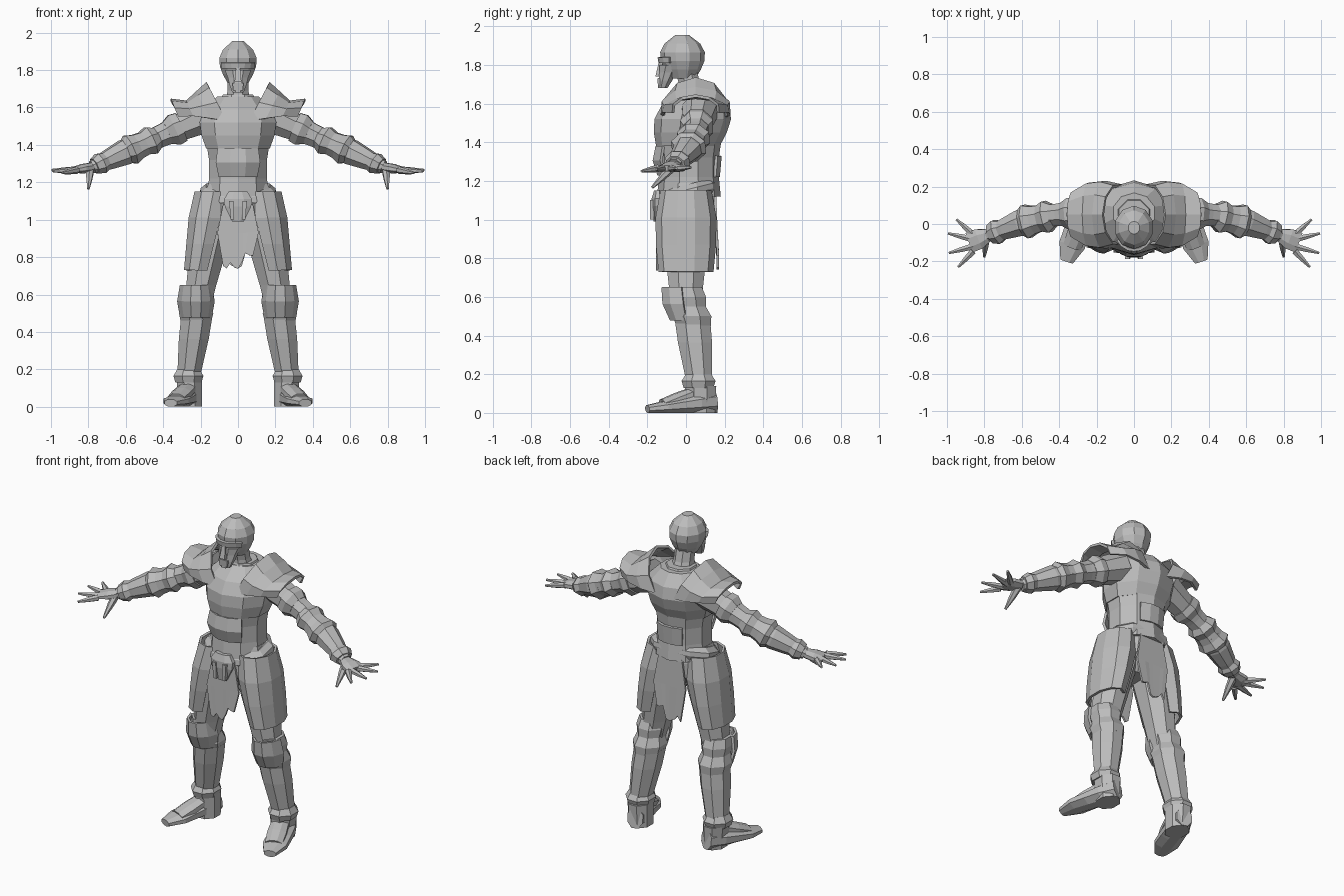
import bpy
import bmesh
import math
import random
from mathutils import Vector

random.seed(4)
default_cube = bpy.data.objects.get("Cube")
if default_cube:
    bpy.data.objects.remove(default_cube)

# One plain grey material
grey = bpy.data.materials.new("plain_grey")
grey.use_nodes = True
grey_colour = (.5, .5, .5, 1)
grey.diffuse_color = grey_colour
grey.node_tree.nodes["Principled BSDF"].inputs["Base Color"].default_value = grey_colour


def make_object(name, points, faces, mirrored=False, thickness=0):
    """Flat shaded mesh, optionally thickened and mirrored across x."""
    mesh = bpy.data.meshes.new(name)
    mesh.from_pydata(points, [], faces)
    editor = bmesh.new()
    editor.from_mesh(mesh)
    bmesh.ops.recalc_face_normals(editor, faces=editor.faces[:])
    editor.to_mesh(mesh)
    editor.free()
    mesh.materials.append(grey)
    part = bpy.data.objects.new(name, mesh)
    bpy.context.collection.objects.link(part)
    if thickness:
        solid = part.modifiers.new("thickness", "SOLIDIFY")
        solid.thickness = thickness
        solid.offset = 0
    if mirrored:
        mirror = part.modifiers.new("other_side", "MIRROR")
        mirror.use_mirror_merge = False
    return part


def grid_faces(rows, columns):
    """Quads joining a grid of points, row by row."""
    return [[r * columns + c, r * columns + c + 1, (r + 1) * columns + c + 1, (r + 1) * columns + c]
            for r in range(rows - 1) for c in range(columns - 1)]


def ring_points(start, end, radii, depth, angles):
    """Evenly spaced elliptical rings from start to end; depth is a ratio or a list."""
    start, end = Vector(start), Vector(end)
    along = (end - start).normalized()
    if abs(along.z) > .8:
        across, other = Vector((1, 0, 0)), Vector((0, 1, 0))
    else:
        across = Vector((0, 0, 1)).cross(along).normalized()
        other = along.cross(across)
    depths = depth if isinstance(depth, list) else [radius * depth for radius in radii]
    points = []
    for level, (wide, deep) in enumerate(zip(radii, depths)):
        centre = start.lerp(end, level / (len(radii) - 1))
        points += [centre + across * wide * math.cos(a) + other * deep * math.sin(a) for a in angles]
    return points


def limb(name, start, end, radii, depth=1, sides=8, mirrored=False):
    """Closed solid with flat sides facing front, back, left and right."""
    angles = [math.tau * (step + .5) / sides for step in range(sides)]
    grow = 1 / math.cos(math.pi / sides)
    depths = depth if isinstance(depth, list) else [radius * depth for radius in radii]
    points = ring_points(start, end, [r * grow for r in radii], [d * grow for d in depths], angles)
    faces = [list(range(sides)), list(range(len(points) - sides, len(points)))]
    faces += grid_faces(len(radii), sides)
    for level in range(len(radii) - 1):
        first = level * sides
        faces.append([first + sides - 1, first, first + sides, first + sides * 2 - 1])
    return make_object(name, points, faces, mirrored)


def plate(name, start, end, radii, arc, depth=1, sides=6, mirrored=False):
    """Curved armour plate covering an arc, in degrees, of a limb."""
    first, last = map(math.radians, arc)
    angles = [first + (last - first) * step / sides for step in range(sides + 1)]
    points = ring_points(start, end, radii, depth, angles)
    return make_object(name, points, grid_faces(len(radii), sides + 1), mirrored, .015)


def ragged_cloth(name, top_y, hem_y, top, hem, columns=9):
    """Hanging cloth with a torn hem."""
    points = []
    for level, half_width in enumerate((.08, .11, .08)):
        for column in range(columns):
            torn = random.uniform(-.05, .05) if level == 2 else 0
            points.append((half_width * (2 * column / (columns - 1) - 1),
                           top_y + (hem_y - top_y) * level / 2,
                           top + (hem - top) * level / 2 + torn))
    return make_object(name, points, grid_faces(3, columns), thickness=.012)


# Torso
limb("abdomen", (0, .015, 1.12), (0, .015, 1.42), [.165, .155, .155, .17], .95, sides=10)
limb("breastplate", (0, .01, 1.38), (0, .06, 1.66), [.17, .195, .205, .18, .11], .92, sides=10)
plate("belly_plate", (0, .01, 1.23), (0, .01, 1.38), [.155, .18, .165], arc=(-130, -50), sides=3)
plate("back_plate", (0, .01, 1.22), (0, .01, 1.33), [.16, .17], arc=(60, 120), sides=3)
limb("collar", (0, .05, 1.58), (0, .045, 1.67), [.14, .1, .08])

# Neck and head
limb("neck", (0, .04, 1.6), (0, 0, 1.78), [.075, .055, .055])
limb("skull", (0, -.015, 1.73), (0, -.02, 1.955), [.055, .08, .097, .1, .08, .03], 1.1, sides=10)
limb("jaw", (0, -.12, 1.68), (0, -.08, 1.8), [.03, .045, .055, .07], .8)
plate("brow", (0, -.03, 1.81), (0, -.03, 1.84), [.095, .1], arc=(-150, -30), depth=1.1)
limb("nose", (0, -.14, 1.74), (0, -.13, 1.82), [.018, .01], sides=4)
limb("mouth_guard", (0, -.13, 1.69), (0, -.13, 1.73), [.025, .03], .6, sides=4)

# Shoulder pads, leaning outwards at the top
pads = plate("shoulder_pads", (.12, .05, 1.57), (.36, .05, 1.57), [.16, .18, .17, .12],
             arc=(-15, 195), depth=[.16, .11, .06, .07], mirrored=True)
for vertex in pads.data.vertices:
    vertex.co.x += (vertex.co.z - 1.64) * .5

# Arms
shoulder = Vector((.16, .07, 1.56))
elbow = Vector((.52, .04, 1.4))
wrist = Vector((.78, -.06, 1.28))
knuckles = Vector((.88, -.1, 1.265))
limb("upper_arms", shoulder, elbow, [.09, .075, .06, .055], mirrored=True)
limb("upper_arm_bands", shoulder.lerp(elbow, .4), shoulder.lerp(elbow, .6), [.08, .085, .065], mirrored=True)
limb("elbow_guards", shoulder.lerp(elbow, .75), elbow.lerp(wrist, .35),
     [.06, .085, .07, .075, .09, .06], .9, mirrored=True)
limb("forearms", elbow, wrist, [.06, .07, .055, .035], .95, mirrored=True)
limb("wrist_cuffs", elbow.lerp(wrist, .7), elbow.lerp(wrist, .95), [.05, .065, .05], .85, mirrored=True)

# Hands
limb("palms", wrist, knuckles, [.035, .055, .055], [.025, .025, .015], mirrored=True)
finger_tips = {"index_fingers": (.94, -.23, 1.25), "middle_fingers": (.99, -.155, 1.26),
               "ring_fingers": (.995, -.05, 1.265), "little_fingers": (.95, .025, 1.27)}
for finger, tip in finger_tips.items():
    base = Vector((.86, knuckles.y + (tip[1] - knuckles.y) * .35, knuckles.z))
    limb(finger, base, tip, [.017, .013, .006], sides=6, mirrored=True)
limb("thumbs", wrist.lerp(knuckles, .1), (.8, -.175, 1.165), [.022, .016, .006], sides=6, mirrored=True)

# Hips, and a belt sagging at the front
limb("hips", (0, 0, .93), (0, .01, 1.19), [.1, .19, .185, .16], .75)
belt = limb("belt", (0, .01, 1.1), (0, .01, 1.18), [.19, .205, .2, .17], .75, sides=10)
for vertex in belt.data.vertices:
    vertex.co.z += vertex.co.y * .25
limb("skull_buckle", (0, -.155, .99), (0, -.145, 1.15), [.03, .05, .07, .075, .05], .4)
limb("buckle_ridges", (.03, -.175, 1), (.035, -.175, 1.1), [.01, .012], sides=4, mirrored=True)
ragged_cloth("front_cloth", -.14, -.15, 1.08, .78)
ragged_cloth("back_cloth", .15, .165, 1.13, .78)

# Legs and thigh plates
limb("thighs", (.11, 0, 1.1), (.225, 0, .5), [.1, .11, .095, .08, .07], 1.1, mirrored=True)
plate("thigh_plates", (.13, 0, 1.15), (.21, 0, .73), [.1, .105, .09, .075], arc=(-125, 125),
      depth=[.125, .15, .148, .135], sides=7, mirrored=True)
limb("knee_bands", (.22, 0, .65), (.225, .04, .45), [.075, .085, .075, .092, .08], 1.1, mirrored=True)
plate("knee_plates", (.225, 0, .65), (.225, .02, .48), [.08, .095, .08], arc=(-170, -10),
      depth=[.125, .13, .1], sides=5, mirrored=True)
limb("shin_guards", (.222, .035, .47), (.265, .07, .15), [.083, .08, .07, .06], 1.1, mirrored=True)

# Boots
limb("ankle_cuffs", (.265, .065, .2), (.265, .065, .13), [.06, .08, .07], 1.1, mirrored=True)
limb("boot_heels", (.26, .075, .14), (.255, .075, 0), [.068, .062], 1.2, mirrored=True)
limb("boot_insteps", (.27, .03, .1), (.33, -.12, .04), [.05, .055, .05], .6, mirrored=True)
limb("boot_soles", (.245, .15, .06), (.36, -.2, .02), [.045, .065, .068, .07, .035],
     [.06, .05, .04, .03, .02], mirrored=True)
